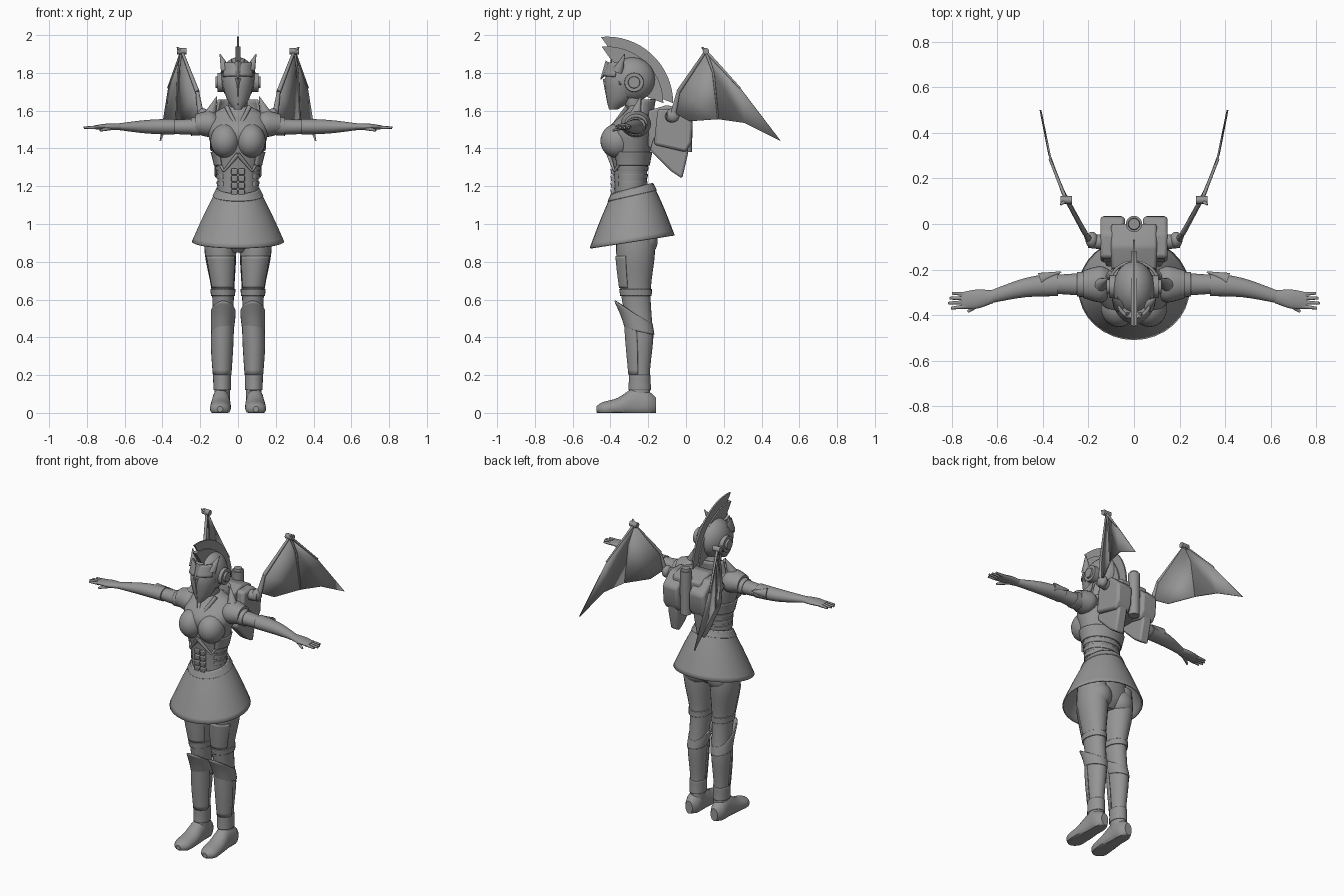
import bpy, bmesh
from math import sin, cos, radians
from mathutils import Vector, Matrix

cube = bpy.data.objects.get("Cube")
if cube:
    bpy.data.objects.remove(cube)

colour = (.3, .3, .3, 1)
grey = bpy.data.materials.new("plain grey")
grey.use_nodes = True
grey.diffuse_color = colour
grey.node_tree.nodes["Principled BSDF"].inputs["Base Color"].default_value = colour
parts = []


def finish(bm, name, mirror=False, thick=0, bevel=0):
    bmesh.ops.recalc_face_normals(bm, faces=bm.faces)
    mesh = bpy.data.meshes.new(name)
    bm.to_mesh(mesh)
    bm.free()
    mesh.materials.append(grey)
    part = bpy.data.objects.new(name, mesh)
    bpy.context.collection.objects.link(part)
    if thick:
        part.modifiers.new("Thickness", "SOLIDIFY").thickness = thick
    if bevel:
        modifier = part.modifiers.new("Bevel", "BEVEL")
        modifier.width, modifier.segments = bevel, 2
    if mirror:
        part.modifiers.new("Mirror", "MIRROR")
    parts.append(part)


def ring(along, centre, wide, deep=None, tilt=0):
    return Vector((along, *centre, wide, deep or wide, tilt))


def smooth_rings(rings, steps=4):
    """Catmull-Rom in-betweens of the given rings."""
    out = []
    last = len(rings) - 1
    for i in range(last):
        a, b, c, d = (rings[max(0, min(last, i + k))] for k in (-1, 0, 1, 2))
        for step in range(steps):
            t = step / steps
            out.append(b + (c - a) * t / 2 + (a * 2 - b * 5 + c * 4 - d) * t**2 / 2
                       + ((b - c) * 3 + d - a) * t**3 / 2)
    return out + [rings[last]]


def loft(name, rings, axis="z", arc=None, thick=0, segments=24, floor=None, mirror=False):
    """Skin elliptical rings; an arc leaves the shell open at the side."""
    bm = bmesh.new()
    rows = []
    start, end = arc or (0, 360)
    count = segments + 1 if arc else segments
    for along, a, b, wide, deep, tilt in smooth_rings(rings):
        row = []
        for i in range(count):
            angle = radians(start + (end - start) * i / segments)
            u, v, w = a + wide * cos(angle), b + deep * sin(angle), along + tilt * sin(angle)
            x, y, z = {"z": (u, v, w), "x": (w, u, v), "y": (u, w, v)}[axis]
            row.append(bm.verts.new((x, y, z if floor is None else max(z, floor))))
        rows.append(row)
    for lower, upper in zip(rows, rows[1:]):
        for i in range(count - 1 if arc else count):
            j = (i + 1) % count
            bm.faces.new((lower[i], lower[j], upper[j], upper[i]))
    if not thick:
        bm.faces.new(rows[0])
        bm.faces.new(rows[-1])
    finish(bm, name, mirror, thick)


def wrap(name, rings, low, high, grow, **options):
    """A thin armour shell that follows part of an existing loft."""
    fine = sorted(smooth_rings(rings), key=lambda r: r[0])

    def sample(along):
        for p, q in zip(fine, fine[1:]):
            if p[0] <= along <= q[0]:
                return p.lerp(q, (along - p[0]) / (q[0] - p[0]))

    shell = [sample(low), sample((low + high) / 2), sample(high)]
    for r in shell:
        r[3] += grow
        r[4] += grow
    loft(name, shell, thick=.008, **options)


def plate(name, outline, left, right, mirror=False, bevel=0):
    """A (y, z) outline extruded sideways."""
    bm = bmesh.new()
    face = bm.faces.new([bm.verts.new((left, y, z)) for y, z in outline])
    new = bmesh.ops.extrude_face_region(bm, geom=[face])["geom"]
    moved = [v for v in new if isinstance(v, bmesh.types.BMVert)]
    bmesh.ops.translate(bm, vec=(right - left, 0, 0), verts=moved)
    finish(bm, name, mirror, bevel=bevel)


def crescent(name, inner, outer, half):
    """Crest outline swept around the back of the head."""
    def curve(radius, start, end):
        turns = [radians(start + (end - start) * i / 16) for i in range(17)]
        return [(radius * cos(t) - .42, radius * sin(t) + 1.64) for t in turns]
    plate(name, curve(outer, 0, 95) + curve(inner, 82, 8), -half, half)


def rod(name, start, end, radius, tip, mirror=True, segments=12):
    start, end = Vector(start), Vector(end)
    bm = bmesh.new()
    turn = (end - start).to_track_quat("Z", "Y").to_matrix().to_4x4()
    bmesh.ops.create_cone(bm, cap_ends=True, segments=segments, radius1=radius, radius2=tip,
                          depth=(end - start).length, matrix=Matrix.Translation((start + end) / 2) @ turn)
    finish(bm, name, mirror)


def ball(name, centre, size, mirror=False):
    bm = bmesh.new()
    place = Matrix.Translation(centre) @ Matrix.Diagonal((*size, 1))
    bmesh.ops.create_uvsphere(bm, u_segments=28, v_segments=18, radius=1, matrix=place)
    finish(bm, name, mirror)


FRONT, BACK, OPEN_FRONT = (-150, -30), (15, 165), (-45, 225)

# Torso
waist, neck = (0, -.295), (0, -.26)
torso = [ring(1.1, waist, .105, .085), ring(1.28, waist, .113, .09), ring(1.4, waist, .14, .11),
         ring(1.5, waist, .16, .12), ring(1.58, neck, .135, .08), ring(1.63, neck, .05)]
loft("torso", torso)
ball("bust", (.068, -.365, 1.44), (.078, .088, .09), True)
loft("neck", [ring(1.58, neck, .05), ring(1.7, waist, .05)])
wrap("breastplate_hem", torso, 1.31, 1.38, .01, arc=OPEN_FRONT)
hem_peak, hem_corner, hem_side = (0, -.41, 1.37), (.075, -.38, 1.28), (.12, -.32, 1.36)
rod("breastplate_edge", hem_peak, hem_corner, .012, .006)
rod("breastplate_side_edge", hem_corner, hem_side, .006, .012)
rod("neckline", (0, -.4, 1.5), (.06, -.31, 1.62), .01, .012)
for row in range(3):
    level = 1.2 + .04 * row
    wrap("waist_band", torso, level, level + .025, .004, arc=OPEN_FRONT)
for row in range(4):
    low = 1.15 + .037 * row
    high = low + .033
    plate("abdomen_plate", [(-.395, low), (-.4, high), (-.37, high), (-.37, low)], .003, .036, True, .005)

# Collar and shoulders
loft("back_collar", [ring(1.57, neck, .13, .085), ring(1.66, neck, .11, .1)], arc=BACK, thick=.012)
rod("collar_spike", (.15, -.27, 1.57), (.112, -.24, 1.675), .035, .002)
shoulder, elbow, hand = (-.265, 1.53), (-.265, 1.515), (-.32, 1.515)
loft("shoulder_pad", [ring(.11, shoulder, .065, .05), ring(.15, shoulder, .08, .07),
                      ring(.225, shoulder, .06, .052)], "x", mirror=True)

# Arms and hands
arm = [ring(.14, shoulder, .055, .05), ring(.25, elbow, .048, .042), ring(.37, elbow, .04, .036)]
loft("upper_arm", arm, "x", mirror=True)
wrap("shoulder_cuff", arm, .2, .25, .006, axis="x", mirror=True)
loft("glove", [ring(.335, elbow, .052, .042), ring(.48, (-.28, 1.515), .042, .036),
               ring(.63, hand, .028, .018)], "x", mirror=True)
rod("glove_point", (.41, -.245, 1.525), (.32, -.21, 1.53), .032, .002)
loft("palm", [ring(.62, hand, .028, .018), ring(.69, (-.33, 1.515), .042, .017),
              ring(.76, (-.337, 1.512), .036, .01)], "x", mirror=True)
for i in range(4):
    y = -.308 - .018 * i
    length = .08 - .012 * abs(i - 1.7)
    rod("finger", (.74, y, 1.512), (.74 + length, y - .004 * (i - 1), 1.51), .01, .006)
rod("thumb", (.67, -.345, 1.51), (.73, -.385, 1.495), .013, .006)

# Skirt and pelvis
hips, seat = (0, -.285), (0, -.27)
skirt = [ring(.907, hips, .245, .225, .034), ring(1.05, hips, .18, .17, .032), ring(1.19, hips, .11, .108, .028)]
loft("skirt", skirt, thick=.008, segments=32)
wrap("belt", skirt, 1.15, 1.185, .004)
loft("pelvis", [ring(.85, seat, .07, .06), ring(.9, seat, .15, .1), ring(1, seat, .155, .11),
                ring(1.12, hips, .11, .09)])
ball("buttock", (.08, -.22, .91), (.078, .07, .08), True)

# Legs
thigh, knee, calf = (.093, -.267), (.08, -.267), (.084, -.245)
leg = [ring(.05, calf, .042, .06), ring(.2, calf, .043, .053), ring(.4, calf, .056, .072),
       ring(.5, (.08, -.252), .054, .071), ring(.65, knee, .06, .08), ring(.85, thigh, .084, .103),
       ring(1, thigh, .08, .1)]
loft("leg", leg, mirror=True)
for name, low, high, grow, arc in (("thigh_plate", .66, .83, .006, FRONT), ("thigh_band", .62, .655, .006, None),
                                   ("shin_guard", .2, .5, .007, (-170, -10)), ("ankle_band", .12, .2, .005, None)):
    wrap(name, leg, low, high, grow, arc=arc, mirror=True)
loft("boot_cuff", [ring(.43, calf, .06, .078, -.015), ring(.485, (.08, -.26), .064, .086, -.03),
                   ring(.53, (.078, -.278), .066, .102, -.062)], thick=.008, mirror=True)
loft("foot", [ring(-.158, (.09, .04), .025, .04), ring(-.2, (.09, .045), .047, .07),
              ring(-.27, (.09, .05), .048, .085), ring(-.36, (.092, .03), .055, .05),
              ring(-.44, (.095, .02), .05, .037), ring(-.475, (.095, .02), .015)], "y", floor=0, mirror=True)

# Head and helmet
ball("helmet", (0, -.285, 1.765), (.092, .122, .118))
face = (0, -.335)
loft("face_mask", [ring(1.605, (0, -.385), .018, .022), ring(1.66, (0, -.352), .058, .068),
                   ring(1.75, face, .083, .095), ring(1.83, face, .075, .08)])
rod("face_ridge", (0, -.405, 1.63), (0, -.425, 1.77), .01, .016, False, 4)
rod("cheek_line", (.02, -.41, 1.7), (.075, -.345, 1.75), .012, .014)
brow = (0, -.315)
loft("brow_visor", [ring(1.775, brow, .095, .125, -.01), ring(1.855, brow, .083, .098)], arc=FRONT, thick=.012)
rod("brow_point", (0, -.4, 1.85), (0, -.452, 1.765), .03, .002, False, 4)
rod("horn", (.062, -.36, 1.81), (.096, -.325, 1.9), .03, .002)
rod("front_horn", (.02, -.4, 1.8), (.035, -.395, 1.87), .016, .003)
ear = Vector((.07, -.275, 1.75))
rod("ear_disc", ear, ear + Vector((.038, 0, 0)), .052, .05, segments=24)
rod("ear_cap", ear, ear + Vector((.05, 0, 0)), .038, .03, segments=24)
crescent("crest", .26, .352, .005)
crescent("crest_base", .22, .3, .013)

# Backpack
plate("pack_body", [(-.2, 1.6), (-.1, 1.63), (0, 1.6), (0, 1.4), (-.2, 1.4)], -.1, .1, bevel=.012)
plate("pack_pod", [(-.15, 1.61), (-.04, 1.61), (.035, 1.54), (.03, 1.43), (0, 1.38), (-.17, 1.42)],
      .04, .148, True, .015)
plate("pack_fin", [(-.17, 1.46), (.015, 1.46), (.01, 1.37), (-.02, 1.24), (-.08, 1.28), (-.19, 1.39)],
      .06, .125, True, .012)
rod("pack_cylinder", (0, 0, 1.38), (0, 0, 1.66), .032, .036, False, 20)
rod("pack_cylinder_cap", (0, 0, 1.65), (0, 0, 1.675), .028, .024, False, 20)
rod("wing_mount", (.12, -.08, 1.57), (.2, -.075, 1.57), .034, .03, segments=16)
ball("wing_joint", (.185, -.07, 1.575), (.028, .036, .038), True)


def on_wing(y, z):
    """Point on the wing surface, which curves outward toward the back."""
    return Vector((.24 + .6 * y - .5 * y**2, y, z))


# Wings: inner and outer membrane sharing the finger bone
root, wrist, tip = on_wing(-.065, 1.59), on_wing(-.04, 1.7), on_wing(.105, 1.915)
knuckle, scallop, outer = on_wing(.145, 1.8), on_wing(.17, 1.555), on_wing(.285, 1.72)
for name, outline in (("inner_wing", [root, wrist, tip, knuckle, scallop, on_wing(.015, 1.545)]),
                      ("outer_wing", [tip, outer, on_wing(.5, 1.44), on_wing(.31, 1.535), scallop, knuckle])):
    bm = bmesh.new()
    membrane = bm.faces.new([bm.verts.new(point) for point in outline])
    bmesh.ops.triangulate(bm, faces=[membrane])
    finish(bm, name, True, thick=.008)
for name, start, end, radius in (("root", root, wrist, .016), ("leading", wrist, tip, .012),
                                 ("finger", tip, knuckle, .009), ("finger_end", knuckle, scallop, .006),
                                 ("outer", tip, outer, .008)):
    rod("wing_" + name + "_bone", start, end, radius, radius * .6)
side = Vector((.025, 0, 0))
rod("wing_claw_hub", tip - side, tip + side, .017, .017)
rod("wing_claw", tip, tip + Vector((.025, -.02, .02)), .012, .004)

# Shading
bpy.ops.object.select_all(action="DESELECT")
for part in parts:
    part.select_set(True)
bpy.context.view_layer.objects.active = parts[0]
bpy.ops.object.shade_smooth_by_angle(angle=radians(35))
